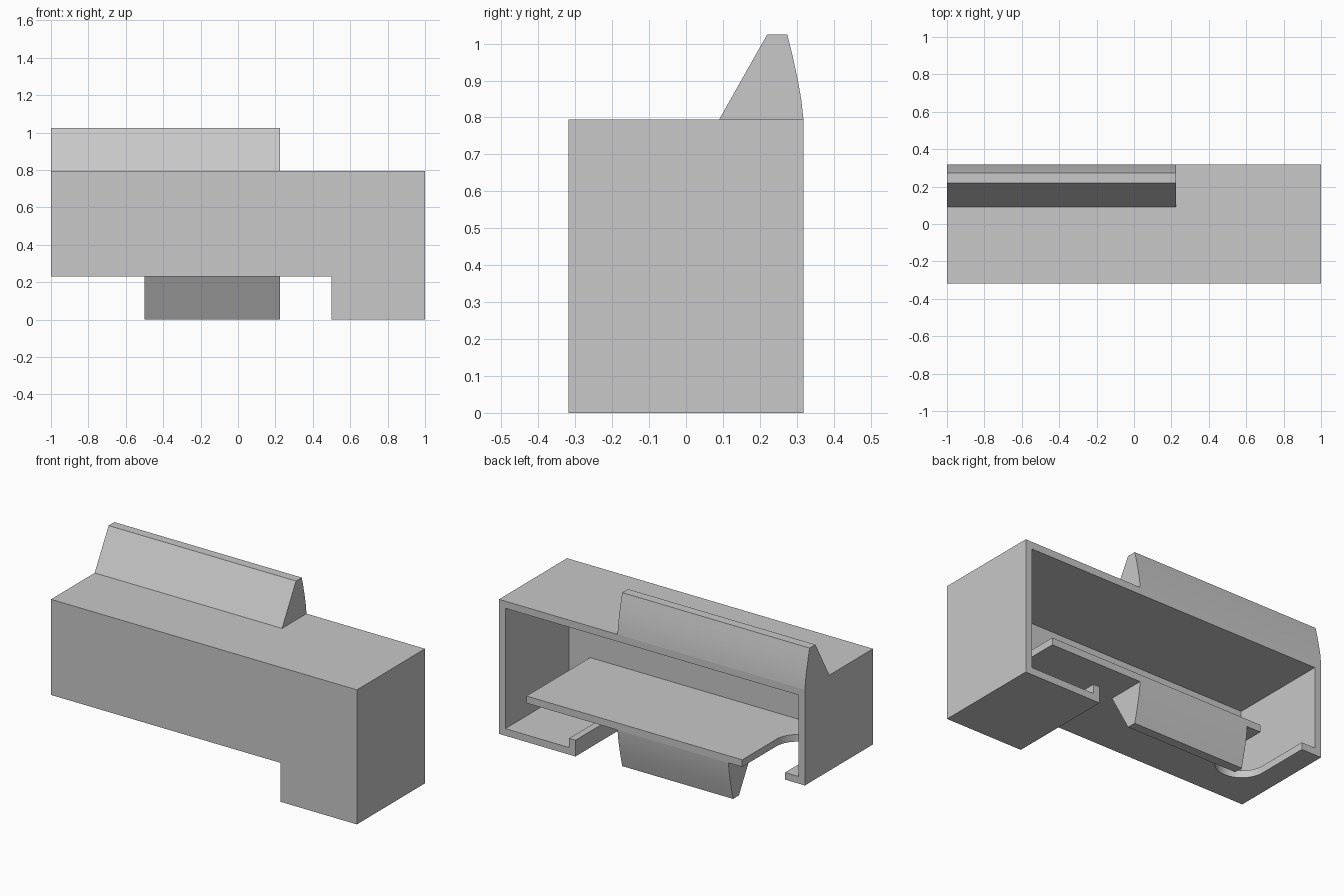
import bpy, bmesh, math
from mathutils import Vector

cube = bpy.data.objects.get("Cube")
if cube:
    bpy.data.objects.remove(cube, do_unlink=True)

grey = bpy.data.materials.new("light grey")
grey.use_nodes = True
grey.diffuse_color = (0.58, 0.58, 0.58, 1)
grey.node_tree.nodes["Principled BSDF"].inputs["Base Color"].default_value = (0.58, 0.58, 0.58, 1)


def prism(name, outline, axis, start, end):
    """Extrude a flat outline along x, y or z; the outline uses the other two axes in order."""
    bm = bmesh.new()
    i = "xyz".index(axis)
    verts = []
    for p in outline:
        co = list(p)
        co.insert(i, start)
        verts.append(bm.verts.new(co))
    face = bm.faces.new(verts)
    new = bmesh.ops.extrude_face_region(bm, geom=[face])["geom"]
    step = Vector((0, 0, 0))
    step[i] = end - start
    bmesh.ops.translate(bm, vec=step, verts=[v for v in new if isinstance(v, bmesh.types.BMVert)])
    bmesh.ops.recalc_face_normals(bm, faces=bm.faces)
    mesh = bpy.data.meshes.new(name)
    bm.to_mesh(mesh)
    bm.free()
    mesh.materials.append(grey)
    obj = bpy.data.objects.new(name, mesh)
    bpy.context.collection.objects.link(obj)
    return obj


# Main dimensions
FRONT, BACK = -0.318, 0.318
WALL = 0.042
TOP, FLOOR, HEIGHT = 0.795, 0.23, 1.025
LEG = 0.5
inner_front = FRONT + WALL
inner = 1 - WALL

# Front plate with the leg
prism("front_plate", [(-1, FLOOR), (LEG, FLOOR), (LEG, 0), (1, 0), (1, TOP), (-1, TOP)],
      "y", FRONT, inner_front)

# Top, both sides and the hooked foot as one bent wall, open at the back
prism("outer_wall", [
    (LEG + WALL, WALL), (LEG + WALL, 0.096), (LEG, 0.096), (LEG, 0), (1, 0), (1, TOP),
    (-1, TOP), (-1, FLOOR), (-inner, FLOOR), (-inner, TOP - WALL),
    (inner, TOP - WALL), (inner, WALL)], "y", inner_front, BACK)

# Shelf with a round-ended slot
slot_x, slot_y, slot_r = -0.73, 0.0, 0.14
arc = [(slot_x + slot_r * math.cos(a), slot_y - slot_r * math.sin(a))
       for a in (math.pi * k / 24 for k in range(25))]
shelf = prism("shelf", [(-inner, inner_front), (0.82, inner_front), (0.82, BACK),
                        (slot_x + slot_r, BACK)] + arc
              + [(slot_x - slot_r, BACK), (-inner, BACK)], "z", FLOOR, FLOOR + WALL)

# Matching ridges above and below, with a gently curved back
ridge = [(0.09, TOP), (0.22, HEIGHT), (0.274, HEIGHT), (0.289, 0.965),
         (0.302, 0.905), (0.312, 0.85), (BACK, TOP)]
upper = prism("upper_ridge", ridge, "x", -1, 0.225)
lower = prism("lower_ridge", [(y, HEIGHT - z) for y, z in ridge], "x", -LEG, 0.225)

# Smooth the curved faces only
bpy.ops.object.select_all(action="DESELECT")
for obj in (shelf, upper, lower):
    obj.select_set(True)
bpy.context.view_layer.objects.active = shelf
bpy.ops.object.shade_smooth_by_angle(angle=math.radians(20))
